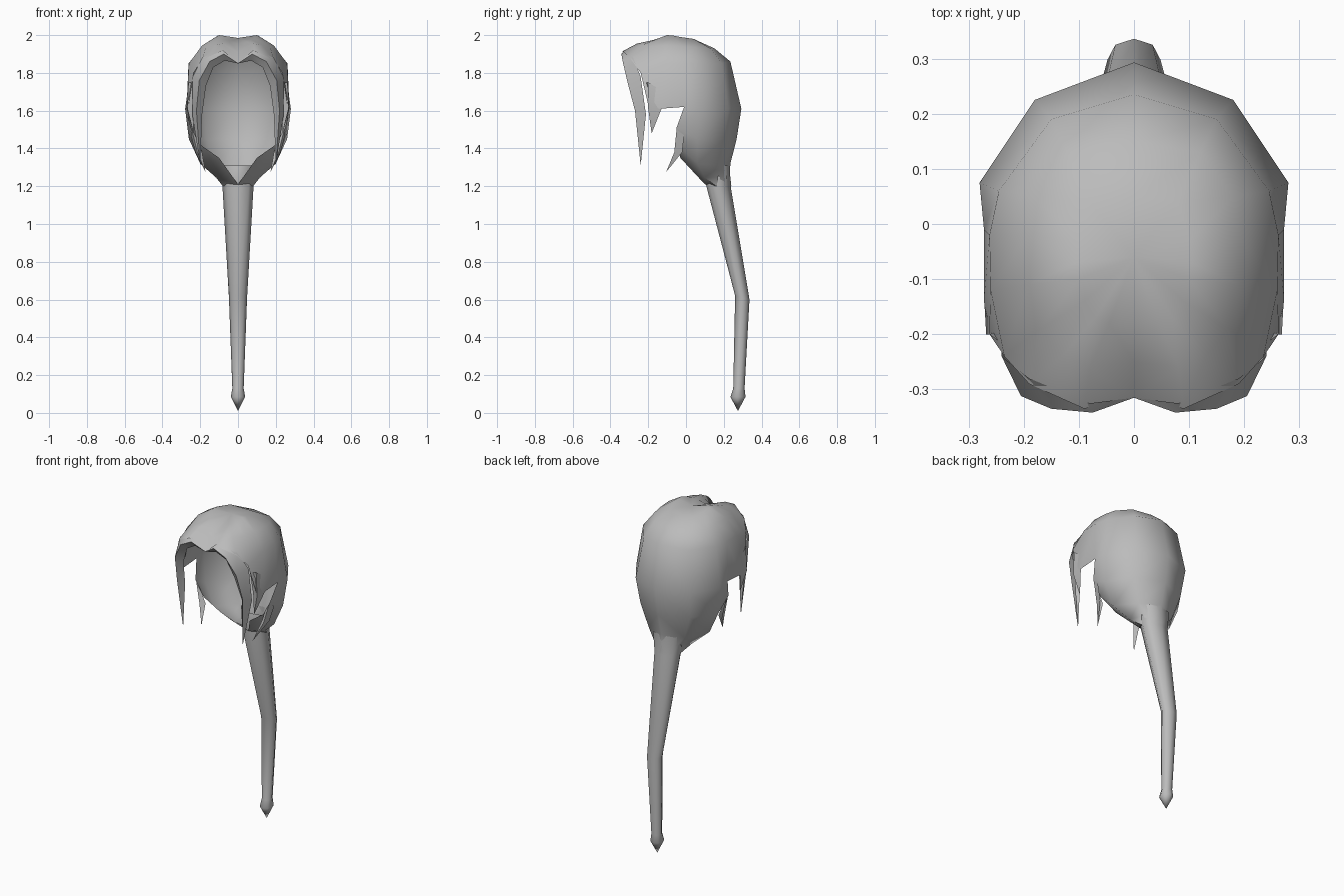
import bpy, bmesh, math

hair = bpy.data.materials.new("hair grey")
hair.diffuse_color = (0.5, 0.5, 0.5, 1)


def finish(name, bm, mirror=True, angle=70):
    bmesh.ops.remove_doubles(bm, verts=bm.verts, dist=0.0005)
    if mirror:
        dup = bmesh.ops.duplicate(bm, geom=bm.verts[:] + bm.edges[:] + bm.faces[:])
        new = [g for g in dup["geom"] if isinstance(g, bmesh.types.BMVert)]
        for v in new:
            v.co.x *= -1
        bmesh.ops.remove_doubles(bm, verts=bm.verts, dist=0.0005)
    bmesh.ops.recalc_face_normals(bm, faces=bm.faces)
    me = bpy.data.meshes.new(name)
    bm.to_mesh(me)
    bm.free()
    me.materials.append(hair)
    ob = bpy.data.objects.new(name, me)
    bpy.context.collection.objects.link(ob)
    bpy.context.view_layer.objects.active = ob
    ob.select_set(True)
    bpy.ops.object.shade_smooth_by_angle(angle=math.radians(angle))
    ob.select_set(False)


def loft(bm, rows, closed=False):
    """Bridge neighbouring rows of points, as far as both rows reach."""
    grid = [[bm.verts.new(p) for p in row] for row in rows]
    pairs = list(zip(grid, grid[1:] + grid[:1])) if closed else zip(grid, grid[1:])
    for a, b in pairs:
        for i in range(min(len(a), len(b)) - 1):
            bm.faces.new((a[i], a[i + 1], b[i + 1], b[i]))


# Cap of hair: half-side meridians from crown downwards, back to front
crown = (0, -0.06, 1.985)
meridians = [
    [(0, .05, 1.975), (0, .15, 1.93), (0, .235, 1.86), (0, .293, 1.61),
     (0, .268, 1.45), (0, .235, 1.32), (0, .232, 1.27), (0, .24, 1.2)],
    [(.08, .04, 1.98), (.12, .13, 1.93), (.15, .19, 1.85), (.18, .225, 1.61),
     (.165, .2, 1.45), (.12, .185, 1.31), (.075, .2, 1.25), (.06, .21, 1.2)],
    [(.1, -.03, 1.99), (.18, .05, 1.935), (.245, .06, 1.85), (.28, .075, 1.61),
     (.26, .06, 1.45), (.2, .06, 1.32), (.115, .1, 1.245), (.08, .16, 1.2)],
    [(.105, -.07, 1.998), (.19, -.02, 1.94), (.262, -.02, 1.85), (.272, -.01, 1.62),
     (.25, -.05, 1.51), (.2, -.045, 1.42), (.1, -.03, 1.35), (0, .1, 1.21)],
    [(.1, -.1, 2.0), (.19, -.11, 1.945), (.26, -.12, 1.85), (.272, -.14, 1.61)],
    [(.09, -.14, 1.985), (.17, -.19, 1.94), (.235, -.24, 1.8), (.262, -.2, 1.63)],
    [(.07, -.17, 1.975), (.13, -.24, 1.945), (.19, -.29, 1.87)],
    [(.045, -.18, 1.965), (.08, -.26, 1.955), (.09, -.335, 1.915)],
    [(0, -.18, 1.955), (0, -.25, 1.91), (0, -.315, 1.85)],
]
bm = bmesh.new()
loft(bm, [m for m in meridians])
ring = [m[0] for m in meridians]
for a, b in zip(ring, ring[1:]):
    bm.faces.new([bm.verts.new(p) for p in (crown, a, b)])
finish("hair_cap", bm)

# Locks: folded strips (back edge, ridge, inner edge) that end in points
locks = {
    "fringe_lock": [
        [(0, -.315, 1.85)] * 3,
        [(.08, -.325, 1.92), (.075, -.342, 1.9), (.07, -.31, 1.865)],
        [(.19, -.28, 1.88), (.15, -.335, 1.86), (.13, -.3, 1.83)],
        [(.24, -.24, 1.78), (.205, -.312, 1.76), (.17, -.28, 1.73)],
        [(.242, -.212, 1.58), (.22, -.27, 1.6), (.19, -.235, 1.58)],
        [(.2, -.24, 1.31)] * 3],
    "temple_lock": [
        [(.262, -.12, 1.7), (.262, -.2, 1.75), (.235, -.22, 1.75)],
        [(.272, -.13, 1.61), (.268, -.2, 1.61), (.235, -.19, 1.61)],
        [(.235, -.182, 1.48)] * 3],
    "ear_lock": [
        [(.25, -.01, 1.47), (.245, -.05, 1.5), (.22, -.045, 1.46)],
        [(.225, -.02, 1.38), (.215, -.062, 1.38), (.19, -.04, 1.38)],
        [(.172, -.105, 1.275)] * 3],
}
for name, rows in locks.items():
    bm = bmesh.new()
    loft(bm, rows)
    bmesh.ops.dissolve_degenerate(bm, dist=0.0005, edges=bm.edges)
    finish(name, bm)

# Ponytail: eight-sided rings (centre y, z, half width, half depth, tilt)
rings = [(.175, 1.31, .10, .055, 0), (.169, 1.21, .083, .069, .02),
         (.298, .61, .048, .038, .01), (.28, .13, .03, .03, 0),
         (.275, .085, .038, .04, 0), (.275, .01, 0, 0, 0)]
columns = []
for k in range(8):
    a = k * math.pi / 4
    columns.append([(w * math.sin(a), y + d * math.cos(a), z - t * math.cos(a))
                    for y, z, w, d, t in rings])
bm = bmesh.new()
loft(bm, columns, closed=True)
bmesh.ops.dissolve_degenerate(bm, dist=0.0005, edges=bm.edges)
finish("ponytail", bm, mirror=False)
